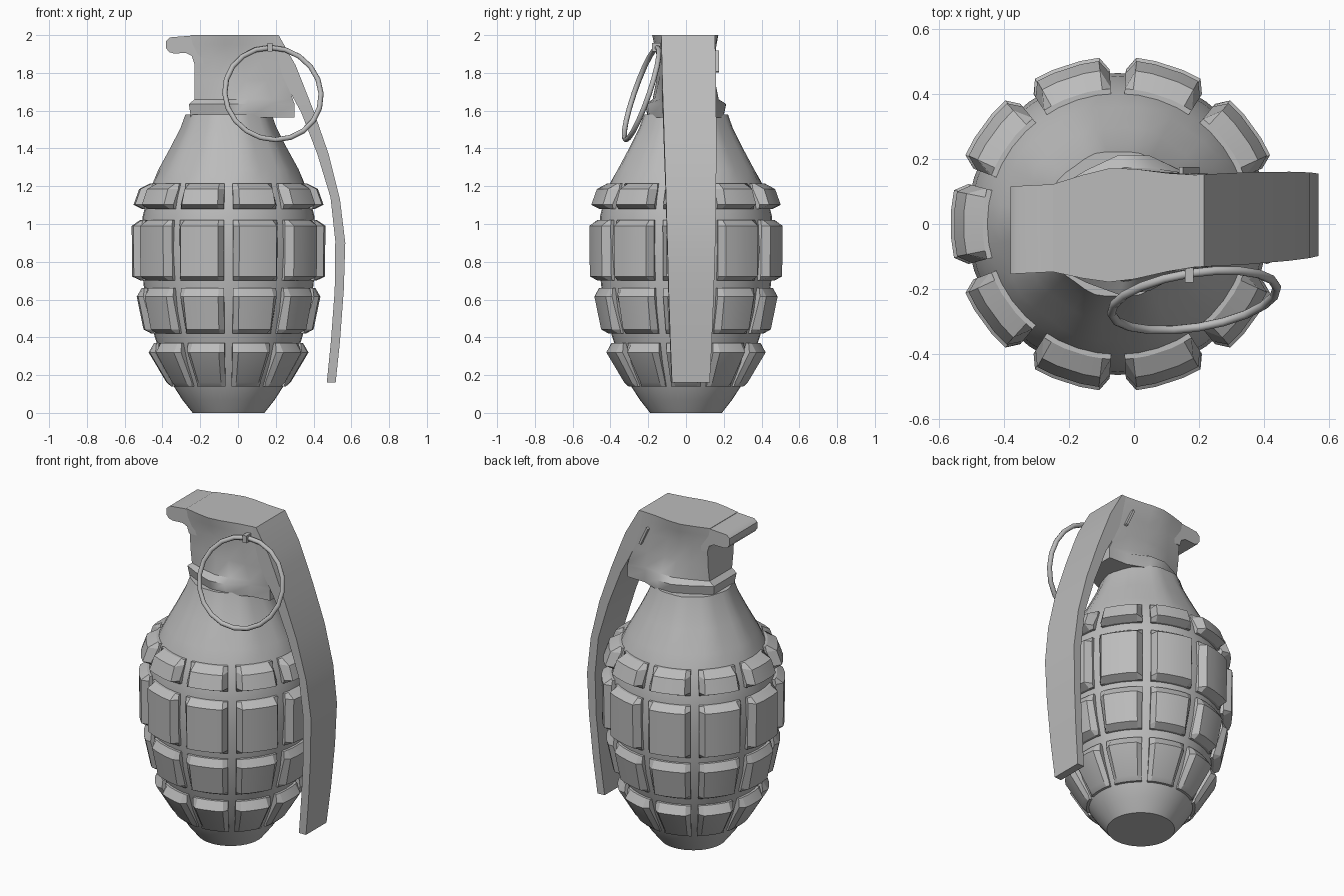
import bpy, bmesh, math
from mathutils import Vector, Matrix

cube = bpy.data.objects.get("Cube")
if cube:
    bpy.data.objects.remove(cube, do_unlink=True)

GREY = (0.5, 0.5, 0.5, 1)
metal = bpy.data.materials.new("grey metal")
metal.use_nodes = True
metal.diffuse_color = GREY
metal.node_tree.nodes["Principled BSDF"].inputs["Base Color"].default_value = GREY

CX = -0.05      # axis of the body
COLUMNS = 10


def finish(obj, angle):
    obj.data.materials.append(metal)
    bpy.ops.object.select_all(action='DESELECT')
    obj.select_set(True)
    bpy.context.view_layer.objects.active = obj
    bpy.ops.object.shade_smooth_by_angle(angle=math.radians(angle))
    return obj


def loft(bm, rings):
    """Skin closed rings of points and cap both ends."""
    loops = [[bm.verts.new(p) for p in ring] for ring in rings]
    n = len(loops[0])
    for a, b in zip(loops, loops[1:]):
        for i in range(n):
            j = (i + 1) % n
            bm.faces.new((a[i], a[j], b[j], b[i]))
    bm.faces.new(loops[0][::-1])
    bm.faces.new(loops[-1])


def make(name, ring_sets, angle=30):
    bm = bmesh.new()
    for rings in ring_sets:
        loft(bm, rings)
    bmesh.ops.recalc_face_normals(bm, faces=bm.faces)
    mesh = bpy.data.meshes.new(name)
    bm.to_mesh(mesh)
    bm.free()
    obj = bpy.data.objects.new(name, mesh)
    bpy.context.collection.objects.link(obj)
    return finish(obj, angle)


def polar(r, a, z):
    return (CX + r * math.cos(a), r * math.sin(a), z)


def skew(x, y, z):
    """Head and lever sit slightly turned on the body."""
    return (x, y + 0.05 * x, z)


# Body: turned profile (radius, height) with faint flutes on the shoulder
PROFILE = [(.19, 0), (.245, .07), (.29, .14), (.345, .26), (.39, .4), (.43, .54),
           (.45, .68), (.465, .86), (.455, 1.04), (.43, 1.14), (.40, 1.22),
           (.365, 1.29), (.30, 1.41), (.25, 1.51), (.225, 1.58)]


def core_radius(z):
    for (r0, z0), (r1, z1) in zip(PROFILE, PROFILE[1:]):
        if z <= z1:
            return r0 + (r1 - r0) * (z - z0) / (z1 - z0)
    return PROFILE[-1][0]


SEGS = COLUMNS * 4
body = []
for r, z in PROFILE:
    flute = 0.015 if z > 1.25 else 0
    angles = [2 * math.pi * i / SEGS for i in range(SEGS)]
    body.append([polar(r * (1 + flute * math.cos(COLUMNS * a)), a, z) for a in angles])
make("body", [body], 35)


# Raised plates: bottom, top, outer radius at bottom and top, upper bevel height
ROWS = [("lower", .14, .37, .33, .425, .05), ("lower_middle", .42, .66, .452, .488, .045),
        ("upper_middle", .70, 1.02, .512, .515, .03), ("upper", 1.08, 1.215, .505, .475, .03)]


def plate(centre, z0, z1, r0, r1, bevel):
    b0, b1 = core_radius(z0) - .01, core_radius(z1) - .01
    half = math.radians(15)
    inset = .03 / r1
    rings = []
    for t in (-half, inset - half, -half / 3, half / 3, half - inset, half):
        end = abs(t) == half
        o0, o1 = (b0 + .03, b1 + .03) if end else (r0, r1)
        a = centre + t
        rings.append([polar(b0, a, z0), polar(b0 + .025, a, z0), polar(o0, a, z0 + .022),
                      polar(o1, a, z1 - bevel), polar(b1 + .025, a, z1), polar(b1, a, z1)])
    return rings


for name, *dims in ROWS:
    make(name + "_plates",
         [plate(2 * math.pi * i / COLUMNS, *dims) for i in range(COLUMNS)], 20)


# Head: height, left x, right x, half widths at left, middle and right
LEVELS = [(1.565, -.25, .30, .10, .20, .13), (1.635, -.26, .30, .11, .215, .13),
          (1.66, -.23, .29, .11, .175, .135), (1.76, -.23, .26, .125, .155, .14),
          (1.88, -.23, .23, .13, .15, .14), (1.95, -.24, .215, .135, .165, .14),
          (2.0, -.25, .205, .135, .175, .14)]
head = []
for z, xl, xr, wl, wm, wr in LEVELS:
    side = [(0, wl), (.2, wl + (wm - wl) * .6), (.38, wm), (.55, wm * .97), (.78, wr * 1.08), (1, wr)]
    half = [(xl + (xr - xl) * f, w) for f, w in side]
    head.append([skew(x, -w, z) for x, w in half] + [skew(x, w, z) for x, w in half[::-1]])
make("head", [head], 40)

# Hooked lip at the back of the head
LIP = [(-.18, 2.0), (-.25, 1.997), (-.36, 1.988), (-.38, 1.97), (-.38, 1.93), (-.365, 1.91),
       (-.34, 1.903), (-.275, 1.905), (-.245, 1.89), (-.232, 1.85), (-.18, 1.85)]
make("head_lip", [[[skew(x, y, z) for x, z in LIP] for y in (-.135, .135)]], 40)

# Lever: outer x, outer z, inner x, inner z, half width
LEVER = [(.215, 2.0, .15, 2.0, .142), (.305, 1.84, .22, 1.82, .142), (.345, 1.74, .275, 1.70, .142),
         (.40, 1.60, .335, 1.59, .14), (.48, 1.37, .42, 1.37, .137), (.54, 1.13, .49, 1.14, .132),
         (.568, .90, .515, .91, .127), (.56, .65, .512, .65, .12), (.54, .38, .492, .38, .11),
         (.517, .16, .47, .16, .10)]
make("lever", [[[skew(xo, -w, zo), skew(xo, w, zo), skew(xi, w, zi), skew(xi, -w, zi)]
                for xo, zo, xi, zi, w in LEVER]], 15)

# Pull ring hanging from the pin
bpy.ops.mesh.primitive_torus_add(major_radius=.258, minor_radius=.014,
                                 major_segments=20, minor_segments=8,
                                 location=(.185, -.235, 1.69),
                                 rotation=(math.radians(71), 0, math.radians(9)))
ring = bpy.context.object
ring.name = "pull_ring"
finish(ring, 50)


# Pin eye on the front and pin end on the back
def block(name, centre, size, tilt=0):
    bpy.ops.mesh.primitive_cube_add(size=1)
    obj = bpy.context.object
    obj.name = name
    obj.data.transform(Matrix.Translation(Vector(centre))
                       @ Matrix.Rotation(tilt, 4, 'Y') @ Matrix.Diagonal((*size, 1)))
    finish(obj, 30)


block("pin_eye", (.17, -.155, 1.935), (.025, .05, .045))
block("pin_end", (.17, .155, 1.86), (.014, .04, .12), math.radians(-25))
